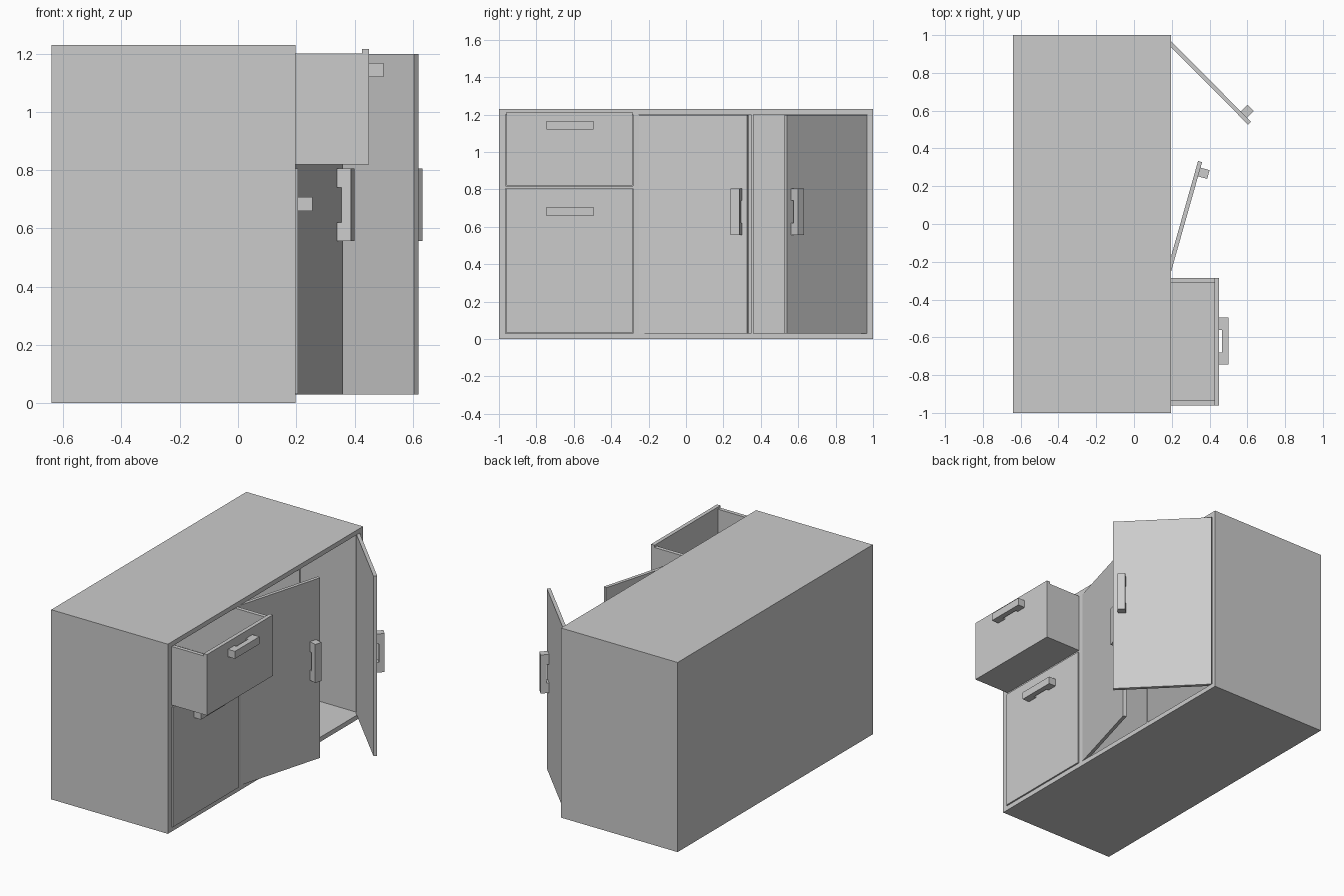
import bpy, bmesh
from math import radians
from mathutils import Matrix, Vector

if "Cube" in bpy.data.objects:
    bpy.data.objects.remove(bpy.data.objects["Cube"])


def boxes(name, spans, matrix=None):
    """One object made of boxes, each given as (x0, x1, y0, y1, z0, z1)."""
    bm = bmesh.new()
    for x0, x1, y0, y1, z0, z1 in spans:
        centre = Vector(((x0 + x1) / 2, (y0 + y1) / 2, (z0 + z1) / 2))
        size = Matrix.Diagonal((x1 - x0, y1 - y0, z1 - z0, 1))
        bmesh.ops.create_cube(bm, size=1, matrix=Matrix.Translation(centre) @ size)
    mesh = bpy.data.meshes.new(name)
    bm.to_mesh(mesh)
    bm.free()
    obj = bpy.data.objects.new(name, mesh)
    bpy.context.collection.objects.link(obj)
    if matrix:
        obj.matrix_world = matrix
    return obj


def handle(name, matrix):
    """U-shaped grip lying along local z, standing out along local +x."""
    profile = [(0, -.125), (.05, -.125), (.05, .125), (0, .125),
               (0, .06), (.016, .06), (.016, -.06), (0, -.06)]
    bm = bmesh.new()
    face = bm.faces.new([bm.verts.new((x, -.024, z)) for x, z in profile])
    ext = bmesh.ops.extrude_face_region(bm, geom=[face])
    moved = [v for v in ext["geom"] if isinstance(v, bmesh.types.BMVert)]
    bmesh.ops.translate(bm, vec=(0, .048, 0), verts=moved)
    bmesh.ops.recalc_face_normals(bm, faces=bm.faces)
    mesh = bpy.data.meshes.new(name)
    bm.to_mesh(mesh)
    bm.free()
    obj = bpy.data.objects.new(name, mesh)
    bpy.context.collection.objects.link(obj)
    obj.matrix_world = matrix


BACK, FRONT, TOP, T = -.64, .197, 1.23, .03

# Cabinet shell: top, bottom, sides, back
boxes("cabinet_shell", [
    (BACK, FRONT, -1, 1, 1.2, TOP),
    (BACK, FRONT, -1, 1, 0, T),
    (BACK, FRONT, -1, -.965, T, 1.2),
    (BACK, FRONT, .969, 1, T, 1.2),
    (BACK, BACK + T, -.965, .969, T, 1.2),
])

# Inner partitions
boxes("drawer_partition", [(BACK + T, FRONT, -.283, -.252, T, 1.2)])
boxes("door_partition", [(BACK + T, FRONT, .347, .361, T, 1.2)])
boxes("drawer_shelf", [(BACK + T, FRONT, -.965, -.283, .805, .819)])

# Drawers: front panel, open box and grip
Y0, Y1 = -.96, -.285
for name, front, z0, z1, box_top, grip_z in (
        ("upper_drawer", .45, .82, 1.215, 1.2, 1.143),
        ("lower_drawer", .206, .031, .805, .79, .683)):
    inner = front - .025
    rear = inner - .74
    boxes(name + "_front", [(inner, front, Y0, Y1, z0, z1)])
    boxes(name + "_box", [
        (rear, inner, Y0, Y0 + .025, z0, box_top),
        (rear, inner, Y1 - .025, Y1, z0, box_top),
        (rear, rear + .025, Y0 + .025, Y1 - .025, z0, box_top),
        (rear, inner, Y0 + .025, Y1 - .025, z0, z0 + .025),
    ])
    handle(name + "_handle", Matrix.Translation((front, -.62, grip_z))
           @ Matrix.Rotation(radians(90), 4, 'X'))

# Hinged doors: local origin at the outer hinge edge, side is the swing direction
for name, hinge_y, side, angle in (("left_door", -.25, 1, 15.8),
                                   ("right_door", .967, -1, 44.8)):
    swing = (Matrix.Translation((FRONT, hinge_y, 0))
             @ Matrix.Rotation(radians(-side * angle), 4, 'Z'))
    ya, yb = sorted((0, side * .6))
    boxes(name, [(-.022, 0, ya, yb, .03, 1.198)], swing)
    handle(name + "_handle", swing @ Matrix.Translation((0, side * .546, .681)))
